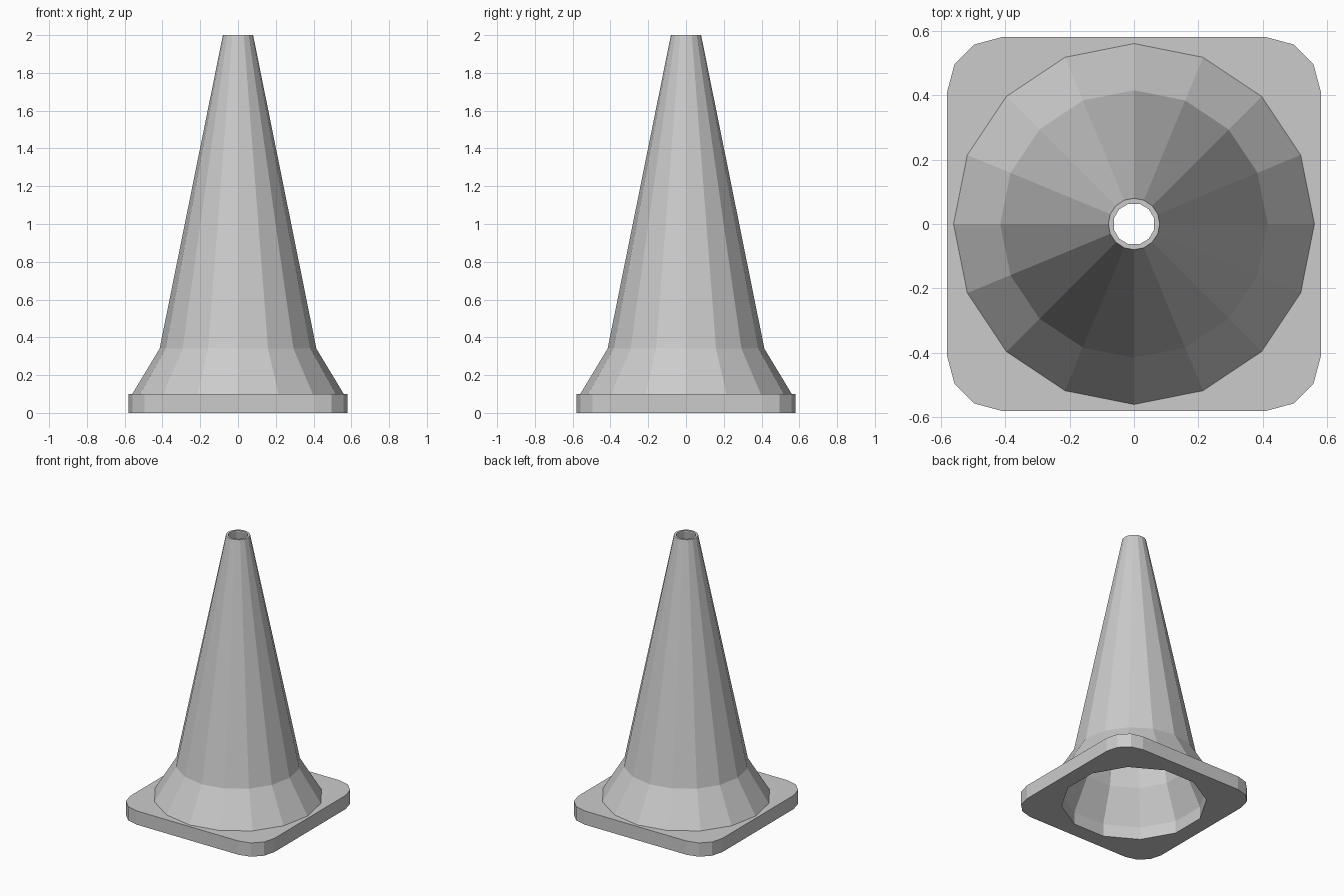
import bpy, bmesh
from math import cos, sin, pi, radians

if "Cube" in bpy.data.objects:
    bpy.data.objects.remove(bpy.data.objects["Cube"])


def lathe(name, profile, sides, phase=0.0):
    """Closed solid from rings of (radius, z), with flat caps."""
    bm = bmesh.new()
    rings = [[bm.verts.new((r * cos(phase + 2 * pi * i / sides),
                            r * sin(phase + 2 * pi * i / sides), z))
              for i in range(sides)] for r, z in profile]
    for a, b in zip(rings, rings[1:]):
        for i in range(sides):
            j = (i + 1) % sides
            bm.faces.new((a[i], a[j], b[j], b[i]))
    bm.faces.new(rings[0][::-1])
    bm.faces.new(rings[-1])
    return to_object(name, bm)


def to_object(name, bm):
    mesh = bpy.data.meshes.new(name)
    bm.to_mesh(mesh)
    bm.free()
    obj = bpy.data.objects.new(name, mesh)
    bpy.context.collection.objects.link(obj)
    return obj


def add_boolean(obj, other, operation):
    mod = obj.modifiers.new(operation.title(), 'BOOLEAN')
    mod.operation = operation
    mod.solver = 'EXACT'
    mod.object = other


# Square base plate with rounded corners
HALF, CORNER, THICK = 0.58, 0.17, 0.10
bm = bmesh.new()
outline = []
for k, (sx, sy) in enumerate(((1, 1), (-1, 1), (-1, -1), (1, -1))):
    for s in range(4):
        a = radians(90 * k + 30 * s)
        outline.append(bm.verts.new((sx * (HALF - CORNER) + CORNER * cos(a),
                                     sy * (HALF - CORNER) + CORNER * sin(a), 0)))
face = bm.faces.new(outline)
top = bmesh.ops.extrude_face_region(bm, geom=[face])
bmesh.ops.translate(bm, vec=(0, 0, THICK),
                    verts=[v for v in top['geom'] if isinstance(v, bmesh.types.BMVert)])
bmesh.ops.recalc_face_normals(bm, faces=bm.faces)
base = to_object("base_plate", bm)

# Flared cone body, sunk slightly into the plate for a clean join
body = lathe("cone_body", [(0.56, 0.05), (0.56, 0.10), (0.415, 0.34), (0.08, 2.0)], 16)

# Hollow interior, open at both ends
hollow = lathe("hollow_cutter", [(0.48, -0.1), (0.48, 0.09), (0.375, 0.33),
                                 (0.065, 1.99), (0.065, 2.1)], 12, radians(45))

add_boolean(base, body, 'UNION')
add_boolean(base, hollow, 'DIFFERENCE')
base.name = "traffic_cone"
for helper in (body, hollow):
    helper.hide_render = True
    helper.hide_viewport = True
